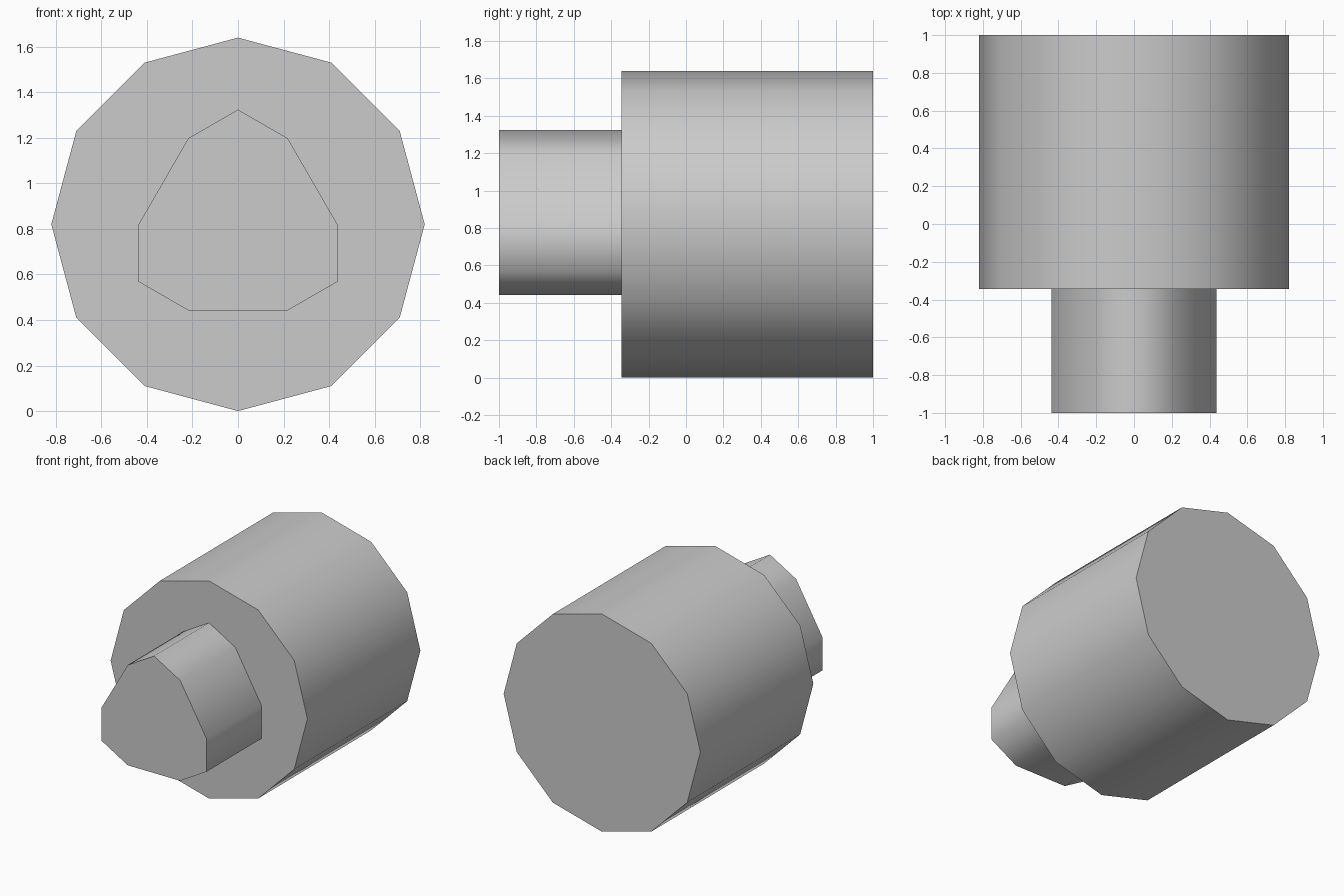
import bpy
import bmesh
from math import sin, cos, radians

cube = bpy.data.objects.get("Cube")
if cube:
    bpy.data.objects.remove(cube, do_unlink=True)

RADIUS = 0.82       # body radius, also the axis height
LOBE = 0.252        # side length of the hexagonal lobes
STEP_Y = -0.345     # where the key meets the body

grey = bpy.data.materials.new("plain grey")
grey.use_nodes = True
colour = (0.6, 0.6, 0.6, 1)
grey.diffuse_color = colour
grey.node_tree.nodes["Principled BSDF"].inputs["Base Color"].default_value = colour


def polar(radius, degrees):
    return radius * cos(radians(degrees)), radius * sin(radians(degrees))


def prism(name, profile, y_front, y_back):
    """Extrude an x-z profile along y; smooth sides, sharp rims and grooves."""
    bm = bmesh.new()
    cap = bm.faces.new([bm.verts.new((x, y_front, z + RADIUS)) for x, z in profile])
    grown = bmesh.ops.extrude_face_region(bm, geom=[cap], use_keep_orig=True)
    moved = [v for v in grown["geom"] if isinstance(v, bmesh.types.BMVert)]
    bmesh.ops.translate(bm, verts=moved, vec=(0, y_back - y_front, 0))
    bmesh.ops.recalc_face_normals(bm, faces=bm.faces)
    for face in bm.faces:
        face.smooth = True
    for edge in bm.edges:
        rim = edge.calc_face_angle() > radians(80)
        edge.smooth = edge.is_convex and not rim
    mesh = bpy.data.meshes.new(name)
    bm.to_mesh(mesh)
    bm.free()
    mesh.materials.append(grey)
    obj = bpy.data.objects.new(name, mesh)
    bpy.context.collection.objects.link(obj)
    return obj


# Twelve-sided body
prism("body", [polar(RADIUS, 30 * i) for i in range(12)], STEP_Y, 1)

# Three-lobed key: each lobe is a hexagon touching the axis
outline = []
for lobe in range(3):
    aim = 90 + 120 * lobe
    cx, cz = polar(LOBE, aim)
    for turn in (-60, 0, 60, 120):
        dx, dz = polar(LOBE, aim + turn)
        outline.append((cx + dx, cz + dz))
# Neighbouring lobes share their groove corner, so keep it once
outline = [p for i, p in enumerate(outline) if i % 4 != 3]
prism("three_lobed_key", outline, -1, STEP_Y)
